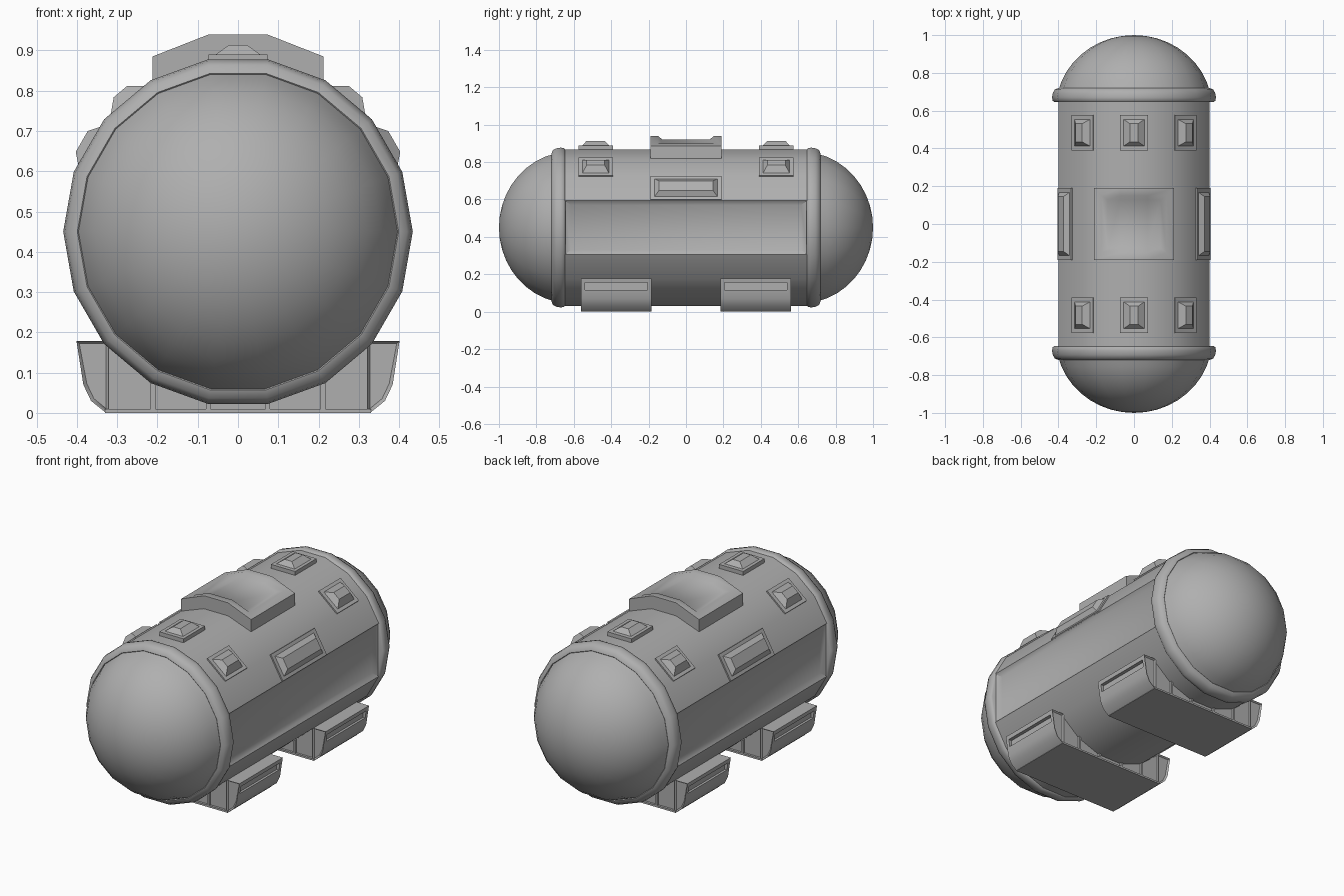
import bpy, bmesh
from math import sin, cos, pi, radians
from mathutils import Matrix

if "Cube" in bpy.data.objects:
    bpy.data.objects.remove(bpy.data.objects["Cube"])

ZC, SIDES, R = 0.45, 18, 0.425
grey = bpy.data.materials.new("dark_grey")
grey.diffuse_color = (0.43, 0.43, 0.43, 1)
grey.use_nodes = True
grey.node_tree.nodes["Principled BSDF"].inputs["Base Color"].default_value = grey.diffuse_color


def finish(name, bm, matrix=None, smooth=30):
    bmesh.ops.remove_doubles(bm, verts=bm.verts, dist=1e-5)
    bmesh.ops.recalc_face_normals(bm, faces=bm.faces)
    if matrix:
        bm.transform(matrix)
    me = bpy.data.meshes.new(name)
    bm.to_mesh(me)
    bm.free()
    me.materials.append(grey)
    ob = bpy.data.objects.new(name, me)
    bpy.context.collection.objects.link(ob)
    if smooth:
        bpy.ops.object.select_all(action='DESELECT')
        ob.select_set(True)
        bpy.context.view_layer.objects.active = ob
        bpy.ops.object.shade_smooth_by_angle(angle=radians(smooth))
    return ob


def loft(bm, loops, cap_start=False, cap_end=False, closed=False):
    rows = [[bm.verts.new(p) for p in lp] for lp in loops]
    pairs = list(zip(rows, rows[1:])) + ([(rows[-1], rows[0])] if closed else [])
    n = len(rows[0])
    for a, b in pairs:
        for i in range(n):
            j = (i + 1) % n
            bm.faces.new((a[i], a[j], b[j], b[i]))
    if cap_start:
        bm.faces.new(rows[0])
    if cap_end:
        bm.faces.new(rows[-1])
    return rows


def circle(r, y):
    return [(r * cos(2 * pi * i / SIDES), y, ZC + r * sin(2 * pi * i / SIDES)) for i in range(SIDES)]


def prism(name, pts, y0, y1, smooth=0, inset=0):
    bm = bmesh.new()
    loft(bm, [[(x, y, z) for x, z in pts] for y in (y0, y1)], True, True)
    if inset:
        bmesh.ops.recalc_face_normals(bm, faces=bm.faces)
        ends = [f for f in bm.faces if abs(f.normal.y) > 0.9]
        bmesh.ops.inset_individual(bm, faces=ends, thickness=inset, depth=-inset)
    return finish(name, bm, smooth=smooth)


def rect(w, l, z):
    return [(-w, -l, z), (w, -l, z), (w, l, z), (-w, l, z)]


# Tank shell with a sunken panel along each side
bm = bmesh.new()
loft(bm, [circle(R, -0.65), circle(R, 0.65)])
gone = [v for v in bm.verts if abs(v.co.z - ZC) < 0.01]
bmesh.ops.delete(bm, geom=gone, context='VERTS')
for s in (-1, 1):
    def panel(x, y, z):
        return [(s * x, -y, ZC - z), (s * x, y, ZC - z), (s * x, y, ZC + z), (s * x, -y, ZC + z)]
    a = radians(20)
    loft(bm, [panel(R * cos(a), 0.65, R * sin(a)), panel(0.38, 0.615, 0.12)], cap_end=True)
finish("tank_shell", bm, smooth=45)

# Domed ends and the rounded collars around them
for s, side in ((-1, "front"), (1, "back")):
    bm = bmesh.new()
    loops = [circle(0.412 * cos(t), s * (0.615 + 0.385 * sin(t)))
             for t in [radians(13 + 77 * k / 9) for k in range(9)]]
    rows = loft(bm, loops)
    tip = bm.verts.new((0, s, ZC))
    for i in range(SIDES):
        bm.faces.new((rows[-1][i], rows[-1][(i + 1) % SIDES], tip))
    finish(side + "_dome", bm)
    bm = bmesh.new()
    prof = [(0.375, 0.645), (0.422, 0.645), (0.431, 0.653), (0.434, 0.67),
            (0.430, 0.693), (0.420, 0.712), (0.399, 0.72), (0.375, 0.70)]
    loft(bm, [circle(r, s * y) for r, y in prof], closed=True)
    finish(side + "_collar", bm, smooth=60)


# Raised hatches lying on the faces of the tank
def hatch(name, angle, y, length, base, top, tw):
    bm = bmesh.new()
    loft(bm, [rect(0.073, length, 0.41), rect(0.073, length, base),
              rect(0.055, length - 0.022, base), rect(tw, length - 0.045, top)], cap_end=True)
    m = Matrix.Translation((0, y, ZC)) @ Matrix.Rotation(radians(angle), 4, 'Y')
    finish(name, bm, m, smooth=0)


for y in (-0.483, 0.483):
    hatch("top_hatch", 0, y, 0.093, 0.44, 0.464, 0.022)
    for ang in (-40, 40):
        hatch("shoulder_hatch", ang, y, 0.093, 0.426, 0.454, 0.022)
for ang in (-60, 60):
    hatch("side_hatch", ang, 0, 0.19, 0.426, 0.448, 0.03)


# Large bent cover on top with a sunken centre
def bent(w, l, dz):
    xs = (-w, -0.072, 0.072, w)

    def z(x):
        return 0.94 - 0.055 * max(0, abs(x) - 0.072) / 0.14 + dz
    return [(x, -l, z(x)) for x in xs] + [(x, l, z(x)) for x in reversed(xs)]


bm = bmesh.new()
rows = loft(bm, [bent(0.212, 0.19, -0.08), bent(0.212, 0.19, 0), bent(0.172, 0.15, 0), bent(0.14, 0.128, -0.018)])
f = rows[-1]
for i in range(3):
    bm.faces.new((f[i], f[i + 1], f[6 - i], f[7 - i]))
finish("top_cover", bm, smooth=50)

# Saddle feet: web, bottom plate, ribs and end blocks with slots
arc = [(0.41 * cos(radians(t)), ZC + 0.41 * sin(radians(t))) for t in range(320, 219, -20)]
for yc in (-0.373, 0.373):
    h = 0.188
    prism("foot_web", [(-0.33, 0.005), (0.33, 0.005), (0.33, 0.175)] + arc + [(-0.33, 0.175)],
          yc - h + 0.012, yc + h - 0.012)
    prism("foot_plate", [(-0.33, 0), (0.33, 0), (0.33, 0.01), (-0.33, 0.01)], yc - h, yc + h)
    for s in (-1, 1):
        for x, top in ((0.205, 0.085), (0.068, 0.035)):
            prism("foot_rib", [(s * x, 0), (s * (x + 0.012), 0), (s * (x + 0.012), top), (s * x, top)],
                  yc - h, yc + h)
        block = prism("foot_end", [(s * x, z) for x, z in (
            (0.322, 0), (0.328, 0), (0.365, 0.03), (0.384, 0.07), (0.401, 0.178), (0.322, 0.178))],
            yc - h, yc + h, smooth=35, inset=0.009)
        cut = prism("slot_cutter", [(s * 0.378, 0.115), (s * 0.45, 0.115), (s * 0.45, 0.155), (s * 0.378, 0.155)],
                    yc - 0.168, yc + 0.168)
        cut.hide_render = True
        cut.hide_viewport = True
        mod = block.modifiers.new("slot", 'BOOLEAN')
        mod.operation = 'DIFFERENCE'
        mod.object = cut
        mod.solver = 'EXACT'
